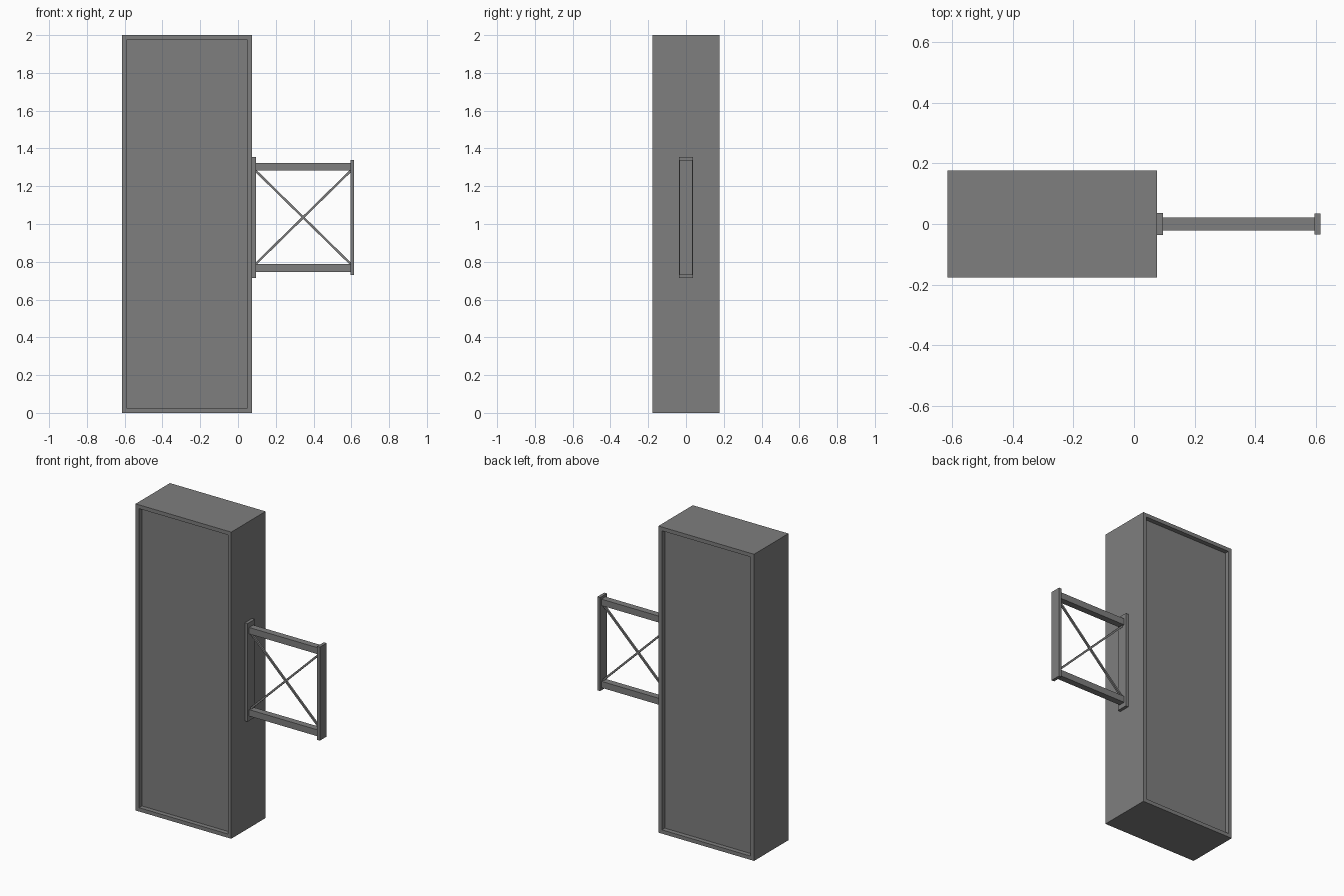
import bpy, bmesh, math
from mathutils import Vector

cube = bpy.data.objects.get("Cube")
if cube:
    bpy.data.objects.remove(cube, do_unlink=True)

# Single flat metal colour
GREY = (0.21, 0.21, 0.21, 1.0)
metal = bpy.data.materials.new("grey_metal")
metal.use_nodes = True
metal.diffuse_color = GREY
bsdf = next(n for n in metal.node_tree.nodes if n.type == 'BSDF_PRINCIPLED')
bsdf.inputs["Base Color"].default_value = GREY


def box(name, x, y, z, recess=None):
    """Box from (min, max) ranges; recess = (border, depth) sinks front and back."""
    bm = bmesh.new()
    bmesh.ops.create_cube(bm, size=1)
    for v in bm.verts:
        v.co = Vector([r[0] if c < 0 else r[1] for c, r in zip(v.co, (x, y, z))])
    bm.normal_update()
    if recess:
        border, depth = recess
        for face in [f for f in bm.faces if abs(f.normal.y) > 0.9]:
            inward = -face.normal.copy()
            bmesh.ops.inset_region(bm, faces=[face], thickness=border)
            # Second inset forms the rim walls, then the panel is pushed in
            walls = bmesh.ops.extrude_discrete_faces(bm, faces=[face])
            panel = walls["faces"][0]
            bmesh.ops.translate(bm, verts=panel.verts, vec=inward * depth)
    bmesh.ops.recalc_face_normals(bm, faces=bm.faces)
    mesh = bpy.data.meshes.new(name)
    bm.to_mesh(mesh)
    bm.free()
    mesh.materials.append(metal)
    obj = bpy.data.objects.new(name, mesh)
    bpy.context.collection.objects.link(obj)
    return obj


def brace(name, start, end, width):
    """Thin square bar between two points in the xz plane."""
    a, b = Vector(start), Vector(end)
    h, w = (b - a).length / 2, width / 2
    obj = box(name, (-h, h), (-w, w), (-w, w))
    obj.location = (a + b) / 2
    obj.rotation_euler.y = -math.atan2(b.z - a.z, b.x - a.x)
    return obj


# Sign cabinet with recessed panels on both faces
box("sign_cabinet", (-0.615, 0.075), (-0.177, 0.177), (0, 2), recess=(0.035, 0.03))

# Mounting bracket plates
box("cabinet_plate", (0.075, 0.095), (-0.037, 0.037), (0.715, 1.355))
box("wall_plate", (0.595, 0.615), (-0.035, 0.035), (0.73, 1.34))

# Horizontal arms
box("upper_arm", (0.095, 0.595), (-0.021, 0.021), (1.282, 1.324))
box("lower_arm", (0.095, 0.595), (-0.021, 0.021), (0.746, 0.788))

# Crossed braces
brace("falling_brace", (0.09, 0, 1.285), (0.60, 0, 0.785), 0.012)
brace("rising_brace", (0.09, 0, 0.785), (0.60, 0, 1.285), 0.012)
